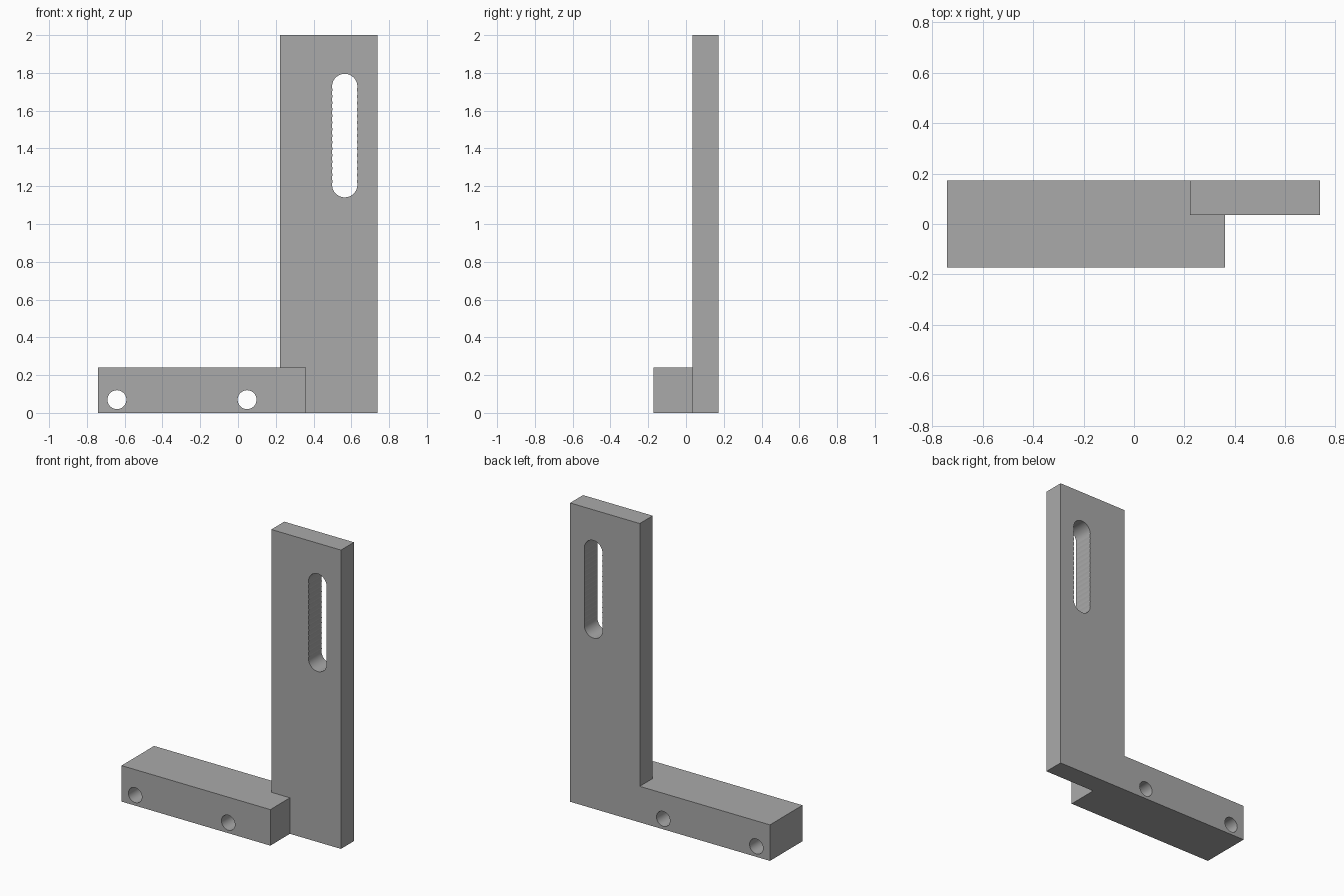
import bpy
import bmesh
from math import pi, sin, cos, asin

cube = bpy.data.objects.get("Cube")
if cube:
    bpy.data.objects.remove(cube, do_unlink=True)

steel = bpy.data.materials.new("plain grey")
steel.use_nodes = True
GREY = (0.4, 0.4, 0.4, 1)
steel.diffuse_color = GREY
steel.node_tree.nodes["Principled BSDF"].inputs["Base Color"].default_value = GREY


def prism(name, outline, y0, y1):
    """Extrude an x-z outline from y0 to y1."""
    bm = bmesh.new()
    face = bm.faces.new([bm.verts.new((x, y0, z)) for x, z in outline])
    new = bmesh.ops.extrude_face_region(bm, geom=[face])["geom"]
    bmesh.ops.translate(bm, vec=(0, y1 - y0, 0),
                        verts=[v for v in new if isinstance(v, bmesh.types.BMVert)])
    bmesh.ops.recalc_face_normals(bm, faces=bm.faces)
    mesh = bpy.data.meshes.new(name)
    bm.to_mesh(mesh)
    bm.free()
    mesh.materials.append(steel)
    obj = bpy.data.objects.new(name, mesh)
    bpy.context.collection.objects.link(obj)
    return obj


def rect(x0, x1, z0, z1):
    return [(x0, z0), (x1, z0), (x1, z1), (x0, z1)]


def circle(x, z, r, n=40):
    return [(x + r * cos(2 * pi * i / n), z + r * sin(2 * pi * i / n)) for i in range(n)]


def drilled_slot(x, z, r, length, count):
    """Outline left by a row of overlapping drilled holes."""
    step = length / (count - 1)
    a = asin(step / 2 / r)
    half = []
    for i in range(count):
        lo = -pi / 2 if i == 0 else -a
        hi = pi / 2 if i == count - 1 else a
        n = 12 if i in (0, count - 1) else 4
        cz = i * step - length / 2
        for k in range(n):
            t = lo + (hi - lo) * k / n
            half.append((r * cos(t), cz + r * sin(t)))
    return [(x + s * px, z + s * pz) for s in (1, -1) for px, pz in half]


def combine(target, other, operation):
    mod = target.modifiers.new(operation.title(), "BOOLEAN")
    mod.operation = operation
    mod.solver = "EXACT"
    mod.object = other
    bpy.context.view_layer.objects.active = target
    bpy.ops.object.modifier_apply(modifier=mod.name)
    bpy.data.objects.remove(other, do_unlink=True)


# Upright plate joined flush with the foot block
FRONT, SEAM, BACK = -0.172, 0.035, 0.172
bracket = prism("bracket", rect(0.222, 0.738, 0, 2), SEAM, BACK)
foot = prism("foot_block", rect(-0.742, 0.36, 0, 0.241), FRONT, BACK)
combine(bracket, foot, "UNION")

# Two mounting holes through the foot
for x in (-0.641, 0.048):
    combine(bracket, prism("hole_cutter", circle(x, 0.07, 0.05), -0.4, 0.4), "DIFFERENCE")

# Scalloped adjustment slot through the upright
slot = drilled_slot(0.565, 1.468, 0.067, 0.52, 16)
combine(bracket, prism("slot_cutter", slot, -0.4, 0.4), "DIFFERENCE")

bpy.ops.object.select_all(action="DESELECT")
bracket.select_set(True)
bpy.context.view_layer.objects.active = bracket
bpy.ops.object.shade_smooth_by_angle(angle=0.35)
